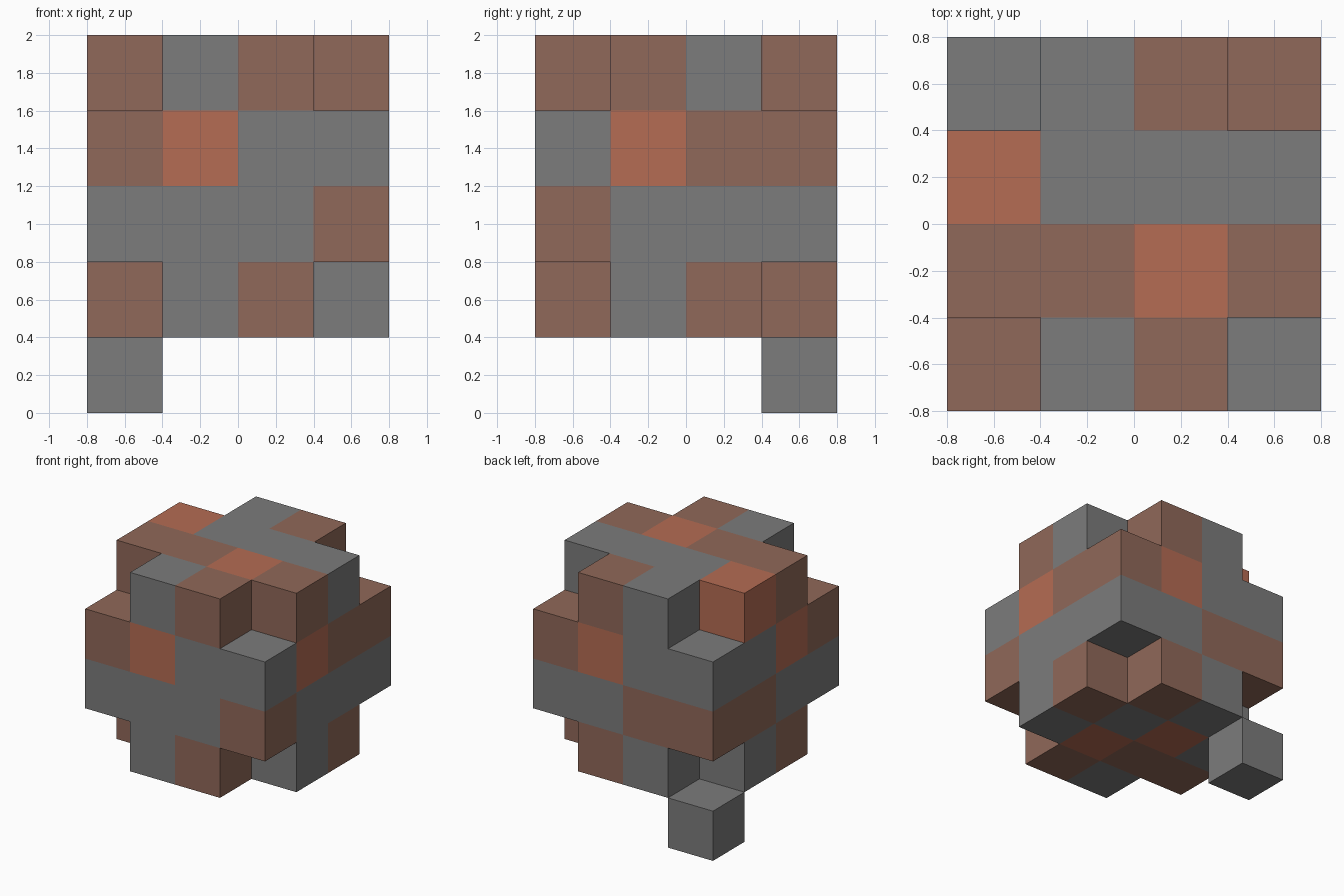
import bpy, bmesh
from mathutils import Vector

cube = bpy.data.objects.get("Cube")
if cube:
    bpy.data.objects.remove(cube, do_unlink=True)

SIZE = 0.4


def make_material(name, rgb):
    mat = bpy.data.materials.new(name)
    mat.use_nodes = True
    color = (*rgb, 1.0)
    mat.diffuse_color = color
    bsdf = mat.node_tree.nodes["Principled BSDF"]
    bsdf.inputs["Base Color"].default_value = color
    bsdf.inputs["Roughness"].default_value = 0.9
    return mat


MATERIALS = [
    make_material("stone_grey", (0.20, 0.20, 0.20)),
    make_material("clay_brown", (0.28, 0.14, 0.10)),
    make_material("terracotta_orange", (0.46, 0.15, 0.087)),
]
CODES = "GBO"  # grey, brown, orange


def build_blocks(name, layers, origin):
    """Outer skin of stacked blocks: layers go up, rows front to back, letters along x."""
    cells = {
        (x, y, z): CODES.index(code)
        for z, rows in enumerate(layers)
        for y, row in enumerate(rows.split())
        for x, code in enumerate(row) if code in CODES
    }
    bm = bmesh.new()
    for cell, color in cells.items():
        centre = Vector(cell) + Vector((0.5, 0.5, 0.5))
        for axis in range(3):
            for sign in (-1, 1):
                normal = Vector((0, 0, 0))
                normal[axis] = sign
                if tuple(int(c + n) for c, n in zip(cell, normal)) in cells:
                    continue
                # Square on the exposed side, wound so it faces outward
                u = Vector((0, 0, 0))
                u[(axis + 1) % 3] = 0.5
                v = normal.cross(u)
                mid = centre + normal / 2
                corners = (mid - u - v, mid + u - v, mid + u + v, mid - u + v)
                face = bm.faces.new([bm.verts.new(c * SIZE) for c in corners])
                face.material_index = color
    bmesh.ops.remove_doubles(bm, verts=bm.verts, dist=0.001)
    mesh = bpy.data.meshes.new(name)
    bm.to_mesh(mesh)
    bm.free()
    for mat in MATERIALS:
        mesh.materials.append(mat)
    obj = bpy.data.objects.new(name, mesh)
    obj.location = origin
    bpy.context.collection.objects.link(obj)
    return obj


# Main boulder: four layers with the eight corner blocks left out
build_blocks("block_boulder", [
    ".GB. BBOG GOGB .GB.",
    "GGGB GGGG BGGG BBGG",
    "BOGG OGGO GGGB GGOB",
    ".GB. BBOB OGGG .GB.",
], (-2 * SIZE, -2 * SIZE, SIZE))

# Single loose block below the back corner
build_blocks("loose_block", ["G"], (-2 * SIZE, SIZE, 0))
